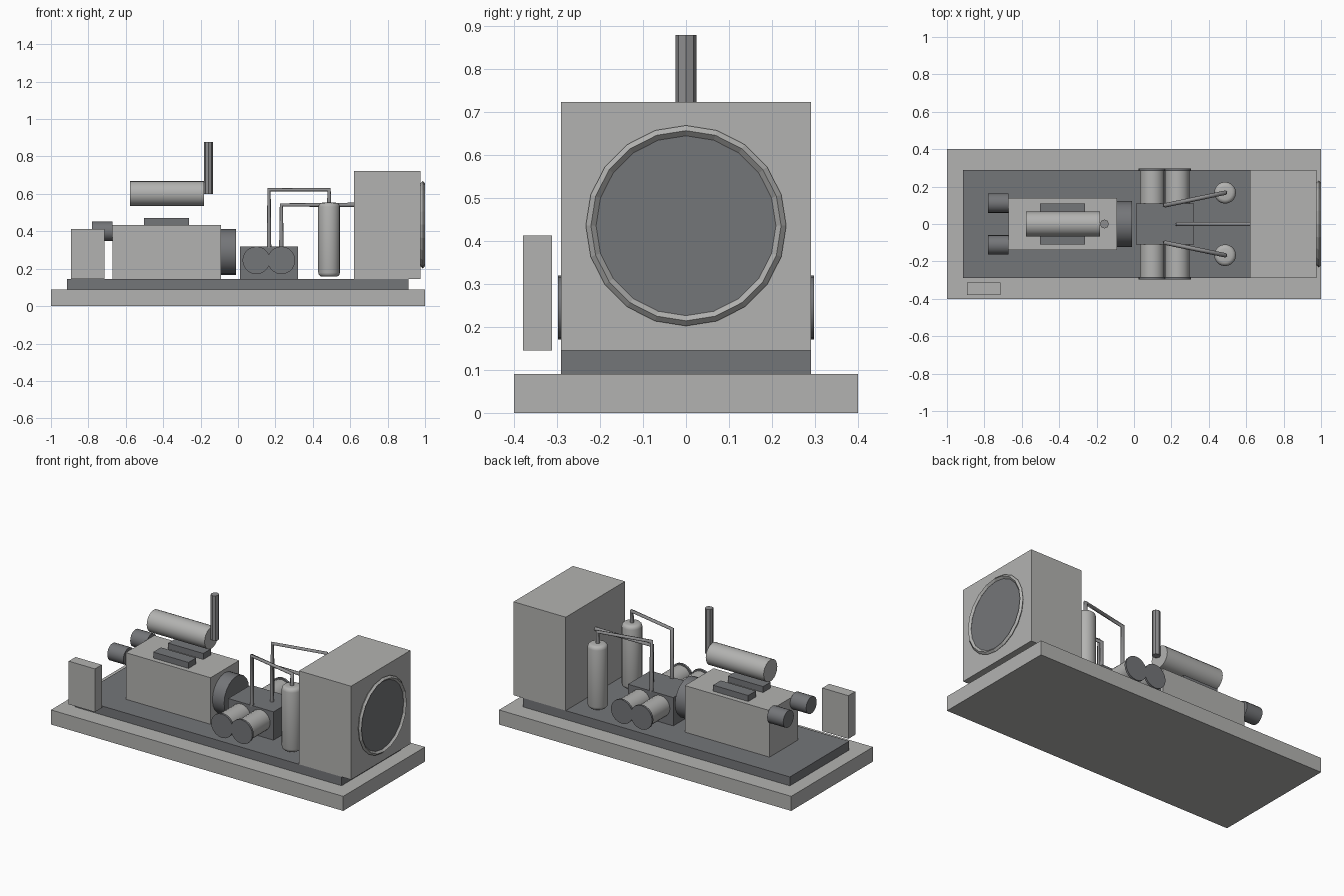
import bpy, bmesh, math
from mathutils import Matrix, Vector

if "Cube" in bpy.data.objects:
    bpy.data.objects.remove(bpy.data.objects["Cube"])


def material(name, rgb):
    m = bpy.data.materials.new(name)
    m.diffuse_color = (*rgb, 1)
    m.use_nodes = True
    m.node_tree.nodes["Principled BSDF"].inputs["Base Color"].default_value = m.diffuse_color
    return m


LIGHT = material("light grey paint", (0.45, 0.45, 0.44))
DARK = material("dark grey metal", (0.175, 0.18, 0.19))
PIPE = material("pipe steel", (0.27, 0.27, 0.275))


def finish(name, bm, mat, smooth=None):
    bmesh.ops.recalc_face_normals(bm, faces=bm.faces[:])
    me = bpy.data.meshes.new(name)
    bm.to_mesh(me)
    bm.free()
    me.materials.append(mat)
    if smooth:
        me.shade_smooth()
        me.set_sharp_from_angle(angle=math.radians(smooth))
    ob = bpy.data.objects.new(name, me)
    bpy.context.collection.objects.link(ob)
    return ob


def box(name, x, y, z, mat):
    """Box from (min, max) ranges."""
    bm = bmesh.new()
    bmesh.ops.create_cube(bm, size=1)
    for v in bm.verts:
        v.co = [r[0] + (c + 0.5) * (r[1] - r[0]) for r, c in zip((x, y, z), v.co)]
    return finish(name, bm, mat)


def cylinder(name, start, end, r, mat, sides=20, smooth=35, bevel=0):
    """Capped cylinder between two points, with optional rounded rims."""
    a, b = Vector(start), Vector(end)
    d = b - a
    bm = bmesh.new()
    bmesh.ops.create_cone(bm, cap_ends=True, segments=sides, radius1=r, radius2=r, depth=d.length)
    if bevel:
        rims = [e for e in bm.edges if abs(e.verts[0].co.z - e.verts[1].co.z) < 1e-5]
        bmesh.ops.bevel(bm, geom=rims, offset=bevel, segments=3, profile=0.5, affect='EDGES')
    rot = Vector((0, 0, 1)).rotation_difference(d).to_matrix().to_4x4()
    bm.transform(Matrix.Translation((a + b) / 2) @ rot)
    return finish(name, bm, mat, smooth)


def pipe(name, points, r=0.012):
    """Bent pipe swept along straight runs."""
    cu = bpy.data.curves.new(name, 'CURVE')
    cu.dimensions = '3D'
    cu.bevel_depth = r
    cu.bevel_resolution = 2
    cu.use_fill_caps = True
    sp = cu.splines.new('POLY')
    sp.points.add(len(points) - 1)
    for p, co in zip(sp.points, points):
        p.co = (*co, 1)
    cu.materials.append(PIPE)
    ob = bpy.data.objects.new(name, cu)
    bpy.context.collection.objects.link(ob)


def ring(name, x, z, major, minor, mat, sides=20, tube=4):
    """Low-poly torus around the x axis."""
    bm = bmesh.new()
    loops = []
    for i in range(sides):
        t = math.tau * i / sides
        loop = []
        for j in range(tube):
            p = math.tau * j / tube
            rad = major + minor * math.cos(p)
            loop.append(bm.verts.new((x + minor * math.sin(p), rad * math.sin(t), z + rad * math.cos(t))))
        loops.append(loop)
    for i in range(sides):
        a, b = loops[i], loops[(i + 1) % sides]
        for j in range(tube):
            k = (j + 1) % tube
            bm.faces.new((a[j], b[j], b[k], a[k]))
    return finish(name, bm, mat)


# Foundation and skid
box("foundation_slab", (-1, 1), (-0.4, 0.4), (0, 0.09), LIGHT)
box("skid", (-0.914, 0.912), (-0.29, 0.29), (0.09, 0.145), DARK)

# Engine with covers, flywheel housing and exhaust
box("engine_block", (-0.67, -0.09), (-0.14, 0.14), (0.145, 0.433), LIGHT)
cylinder("flywheel_housing", (-0.09, 0, 0.289), (-0.01, 0, 0.289), 0.122, DARK)
cylinder("muffler", (-0.578, 0, 0.602), (-0.182, 0, 0.602), 0.067, LIGHT)
cylinder("exhaust_stack", (-0.158, 0, 0.60), (-0.158, 0, 0.878), 0.024, PIPE, sides=8)

# Compressor body
box("compressor_frame", (0.01, 0.32), (-0.11, 0.11), (0.145, 0.32), DARK)

for side, s in (("left", 1), ("right", -1)):
    box(f"valve_cover_{side}", (-0.503, -0.262), sorted((s * 0.035, s * 0.11)), (0.433, 0.47), DARK)
    cylinder(f"air_filter_{side}", (-0.78, s * 0.112, 0.4), (-0.67, s * 0.112, 0.4), 0.052, DARK)

    # Opposed compressor cylinders and end caps
    for i, x in enumerate((0.098, 0.232), 1):
        cylinder(f"compressor_cylinder_{side}_{i}", (x, s * 0.1, 0.245), (x, s * 0.287, 0.245), 0.065, LIGHT)
        cylinder(f"cylinder_cap_{side}_{i}", (x, s * 0.284, 0.245), (x, s * 0.297, 0.245), 0.074, DARK)

    # Gas scrubber vessel and its pipe
    y = s * 0.167
    cylinder(f"scrubber_{side}", (0.487, y, 0.157), (0.487, y, 0.553), 0.058, LIGHT, smooth=40, bevel=0.022)
    pipe(f"scrubber_pipe_{side}", [(0.166, s * 0.1, 0.31), (0.166, s * 0.1, 0.622),
                                   (0.487, y, 0.622), (0.487, y, 0.545)])

# Pipe to the cooler
pipe("cooler_pipe", [(0.232, 0, 0.318), (0.232, 0, 0.541), (0.63, 0, 0.541)])

# Cooler with fan opening
box("cooler_housing", (0.62, 0.977), (-0.29, 0.29), (0.145, 0.723), LIGHT)
cylinder("fan_opening", (0.97, 0, 0.435), (0.985, 0, 0.435), 0.215, DARK)
ring("fan_ring", 0.988, 0.435, 0.221, 0.012, LIGHT)

# Free-standing control panel
box("control_panel", (-0.893, -0.714), (-0.379, -0.312), (0.145, 0.412), LIGHT)
